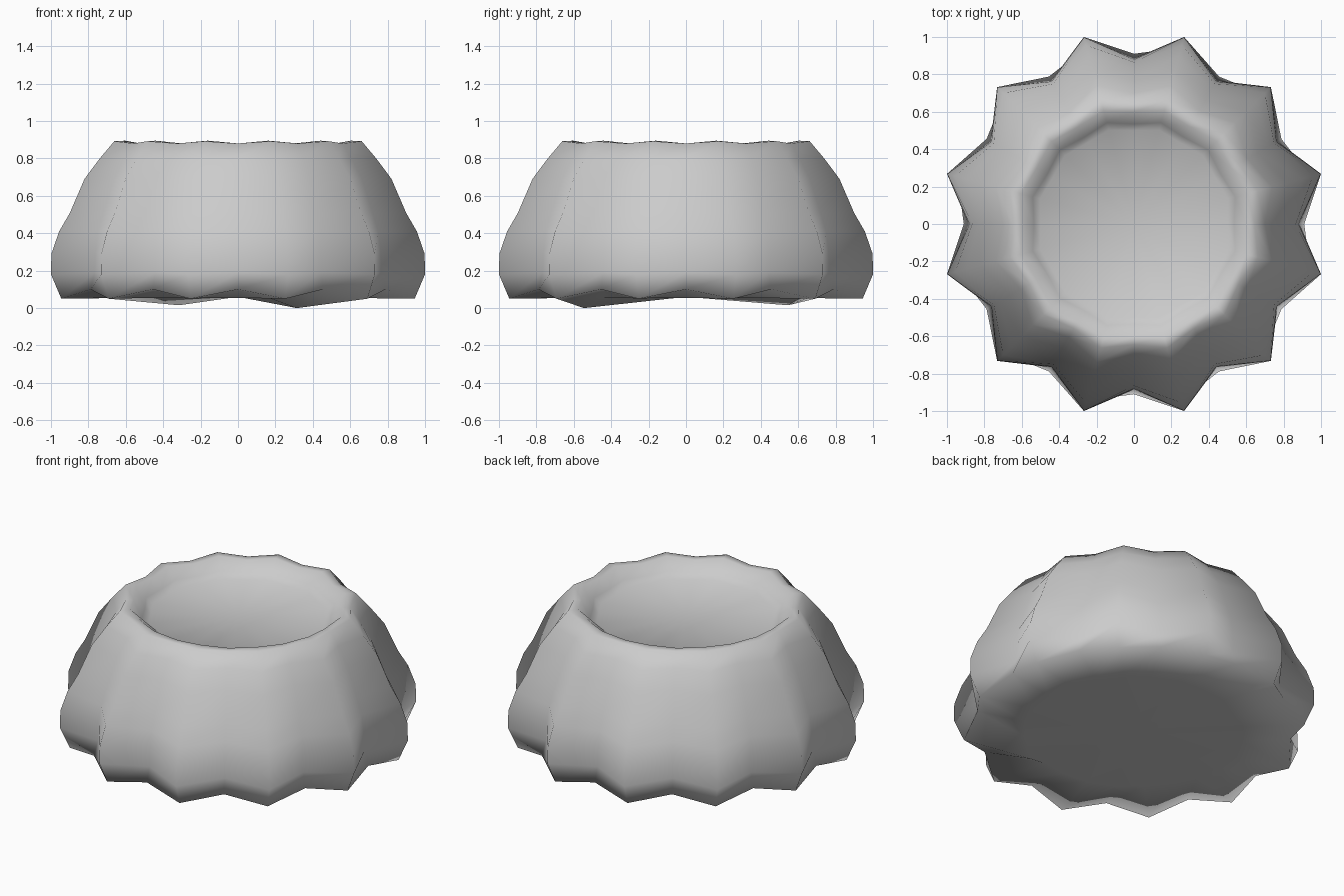
import bpy
import bmesh
from math import cos, sin, pi

if "Cube" in bpy.data.objects:
    bpy.data.objects.remove(bpy.data.objects["Cube"])

RIBS = 12
SIDES = RIBS * 2

grey = bpy.data.materials.new("plain_grey")
grey.use_nodes = True
colour = (0.6, 0.6, 0.6, 1)
grey.diffuse_color = colour
grey.node_tree.nodes["Principled BSDF"].inputs["Base Color"].default_value = colour

# Rings from underside to bowl floor: ridge radius, ridge height, valley radius, valley height
PROFILE = [
    (0.63, 0.055, 0.63, 0.055),
    (0.978, 0.05, 0.91, 0.10),
    (1.035, 0.18, 0.885, 0.19),
    (1.033, 0.29, 0.88, 0.30),
    (0.99, 0.41, 0.865, 0.41),
    (0.93, 0.51, 0.83, 0.51),
    (0.85, 0.69, 0.765, 0.69),
    (0.765, 0.80, 0.70, 0.80),
    (0.685, 0.892, 0.645, 0.88),
    (0.625, 0.895, 0.60, 0.88),
    (0.56, 0.83, 0.535, 0.83),
    (0.52, 0.80, 0.50, 0.80),
]


def ring(bm, ridge_r, ridge_z, valley_r, valley_z):
    verts = []
    for i in range(SIDES):
        a = 2 * pi * i / SIDES
        r, z = (ridge_r, ridge_z) if i % 2 else (valley_r, valley_z)
        verts.append(bm.verts.new((r * cos(a), r * sin(a), z)))
    return verts


def cap(bm, verts, z):
    centre = bm.verts.new((0, 0, z))
    for i in range(SIDES):
        bm.faces.new((verts[i], verts[(i + 1) % SIDES], centre))


# Scalloped body with a shallow recess in the top
bm = bmesh.new()
rings = [ring(bm, *p) for p in PROFILE]
for low, high in zip(rings, rings[1:]):
    for i in range(SIDES):
        j = (i + 1) % SIDES
        bm.faces.new((low[i], low[j], high[j], high[i]))
cap(bm, rings[0], 0.06)
cap(bm, rings[-1], 0.80)

# Two low bumps the body rests on
rings[0][SIDES * 5 // 6].co.z = 0.0
rings[0][SIDES // 3].co.z = 0.015

bmesh.ops.recalc_face_normals(bm, faces=bm.faces)
for face in bm.faces:
    face.smooth = True
mesh = bpy.data.meshes.new("scalloped_bowl")
bm.to_mesh(mesh)
bm.free()
mesh.materials.append(grey)
bowl = bpy.data.objects.new("scalloped_bowl", mesh)
bpy.context.collection.objects.link(bowl)
